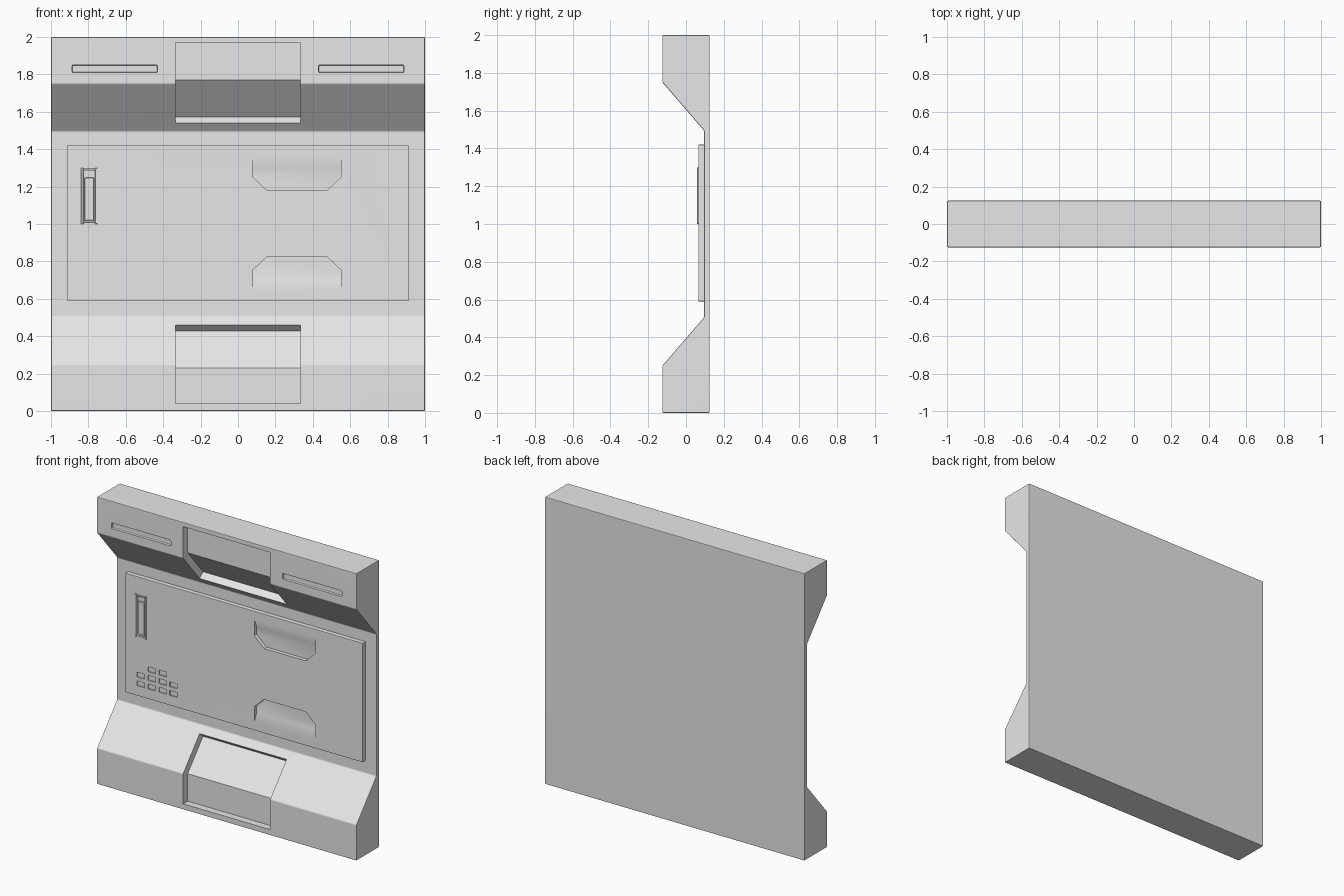
import bpy
import bmesh
from math import radians

cube = bpy.data.objects.get("Cube")
if cube:
    bpy.data.objects.remove(cube, do_unlink=True)

GREY = (0.8, 0.8, 0.8, 1.0)
metal = bpy.data.materials.new("light grey metal")
metal.use_nodes = True
metal.diffuse_color = GREY
metal.node_tree.nodes["Principled BSDF"].inputs["Base Color"].default_value = GREY


def prism(name, outline, start, end, axis="x", end_outline=None):
    """Extrude a (y, z) outline along x, or an (x, z) outline along y."""
    def place(p, t):
        return (t, p[0], p[1]) if axis == "x" else (p[0], t, p[1])
    bm = bmesh.new()
    near = [bm.verts.new(place(p, start)) for p in outline]
    far = [bm.verts.new(place(p, end)) for p in end_outline or outline]
    bm.faces.new(near)
    bm.faces.new(far[::-1])
    for i in range(len(near)):
        j = (i + 1) % len(near)
        bm.faces.new((near[j], near[i], far[i], far[j]))
    bmesh.ops.recalc_face_normals(bm, faces=bm.faces)
    mesh = bpy.data.meshes.new(name)
    bm.to_mesh(mesh)
    bm.free()
    mesh.materials.append(metal)
    obj = bpy.data.objects.new(name, mesh)
    bpy.context.collection.objects.link(obj)
    return obj


def block(name, x0, x1, z0, z1, y0, y1):
    return prism(name, [(x0, z0), (x1, z0), (x1, z1), (x0, z1)], y0, y1, "y")


def apply(obj, mod):
    bpy.context.view_layer.objects.active = obj
    bpy.ops.object.modifier_apply(modifier=mod.name)


def bevel(obj, width, segments=2):
    mod = obj.modifiers.new("bevel", "BEVEL")
    mod.width, mod.segments = width, segments
    mod.limit_method = "ANGLE"
    mod.angle_limit = radians(25)
    apply(obj, mod)


def carve(obj, cutters):
    for cutter in cutters:
        cutter.hide_render = True
        mod = obj.modifiers.new("carve", "BOOLEAN")
        mod.operation, mod.solver, mod.object = "DIFFERENCE", "EXACT", cutter
        apply(obj, mod)
        bpy.data.objects.remove(cutter, do_unlink=True)


def finish(obj):
    bpy.ops.object.select_all(action="DESELECT")
    obj.select_set(True)
    bpy.context.view_layer.objects.active = obj
    bpy.ops.object.shade_smooth_by_angle(angle=radians(35))
    mod = obj.modifiers.new("weighted normals", "WEIGHTED_NORMAL")
    mod.keep_sharp = True


def flip(points):
    """Mirror an outline about mid height."""
    return [(a, 2 - b) for a, b in points]


# Wall body: thin back plate with thick sloped bands at the top and bottom
lower = [(0.125, 0), (-0.125, 0), (-0.125, 0.25), (0.095, 0.505)]
body = prism("wall_body", lower + flip(lower)[::-1], -1, 1)
bevel(body, 0.006)

# Recesses following the sloped bands, one low and one high
recess = [(-0.2, 0.04), (-0.075, 0.04), (-0.075, 0.231),
          (0.094, 0.427), (-0.02, 0.525), (-0.2, 0.525)]
high = flip(recess)
high[0], high[1] = (-0.2, 1.97), (-0.075, 1.97)
cutters = [prism("recess_cutter", r, -0.335, 0.335) for r in (recess, high)]

# Vent slots either side of the upper recess
for side in (-1, 1):
    x0, x1 = sorted((side * 0.43, side * 0.887))
    slot = block("slot_cutter", x0, x1, 1.81, 1.85, -0.2, -0.108)
    bevel(slot, 0.006)
    cutters.append(slot)
carve(body, cutters)
finish(body)

# Raised centre panel
panel = block("centre_panel", -0.915, 0.915, 0.59, 1.42, 0.065, 0.1)
bevel(panel, 0.004)

# Hand pockets with a sloped outer wall and chamfered inner corners
front = [(0.08, 1.42), (0.08, 1.25), (0.155, 1.18),
         (0.475, 1.18), (0.55, 1.25), (0.55, 1.42)]
back = [(x, 1.3 if z > 1.4 else z) for x, z in front]
cutters = [prism("pocket_cutter", front, 0.038, 0.092, "y", back)]
drop = 0.005
lower_pair = [[(x, z + drop) for x, z in flip(o)] for o in (front, back)]
cutters.append(prism("pocket_cutter", lower_pair[0], 0.038, 0.092, "y", lower_pair[1]))

# Keypad of small sunken buttons
for row, columns in enumerate(((0, 1, 2, 3), (0, 1, 2, 3), (1, 2))):
    for col in columns:
        x, z = -0.795 + 0.084 * col, 0.677 + 0.06 * row
        cutters.append(block("key_cutter", x - 0.029, x + 0.029,
                             z - 0.017, z + 0.017, 0.03, 0.073))

# Channel behind the slider switch
cutters.append(block("channel_cutter", -0.826, -0.764, 1.02, 1.285, 0.03, 0.08))
carve(panel, cutters)
finish(panel)

# Slider switch: rails, cross bars and a sliding cover
for name, x0, x1, z0, z1, y0 in (
        ("switch_rail_right", -0.84, -0.826, 1.0, 1.3, 0.058),
        ("switch_rail_left", -0.764, -0.75, 1.0, 1.3, 0.058),
        ("switch_bar_top", -0.826, -0.764, 1.285, 1.296, 0.061),
        ("switch_bar_bottom", -0.826, -0.764, 1.008, 1.02, 0.061),
        ("switch_cover", -0.82, -0.77, 1.02, 1.248, 0.067)):
    part = block(name, x0, x1, z0, z1, y0, 0.085)
    bevel(part, 0.002, 1)
    finish(part)
